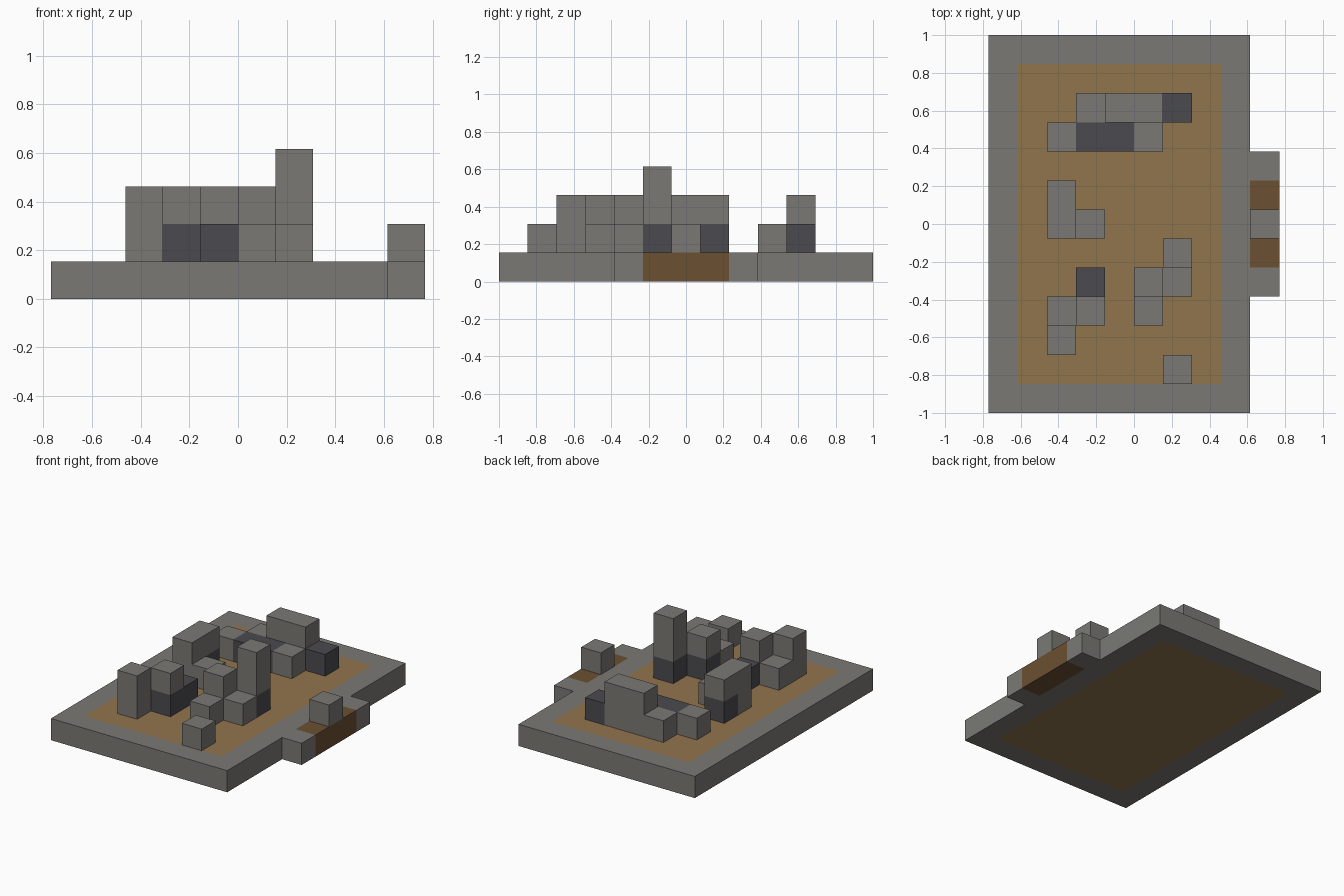
import bpy
import bmesh
from mathutils import Vector

if "Cube" in bpy.data.objects:
    bpy.data.objects.remove(bpy.data.objects["Cube"])

U = 2 / 13                            # edge of one block
ORIGIN = Vector((-5, -6.5, 0))        # grid corner, in blocks


def material(name, r, g, b):
    m = bpy.data.materials.new(name)
    m.use_nodes = True
    m.diffuse_color = (r, g, b, 1)
    m.node_tree.nodes["Principled BSDF"].inputs["Base Color"].default_value = (r, g, b, 1)
    return m


stone = material("grey stone", 0.195, 0.191, 0.177)
slate = material("dark slate", 0.07, 0.068, 0.078)
sand = material("sand", 0.283, 0.176, 0.074)
wood = material("brown wood", 0.146, 0.08, 0.032)


def box(x, y, z, w=1, d=1, h=1):
    """Set of grid cells filling a box."""
    return {(i, j, k) for i in range(x, x + w)
            for j in range(y, y + d) for k in range(z, z + h)}


parts = []


def part(name, mat, *boxes):
    parts.append((name, mat, set().union(*boxes)))


# Ground slab: sand floor inside a stone border
floor = box(1, 1, 0, 7, 11)
part("sand_floor", sand, floor)
part("stone_border", stone, box(0, 0, 0, 9, 13) - floor)

# Entrance step on the left side
part("step_ends", stone, box(9, 4, 0), box(9, 8, 0))
part("step_planks", wood, box(9, 5, 0, 1, 3))
part("step_post", stone, box(9, 6, 1))

# Ruined back wall
part("back_wall", stone, box(3, 10, 1), box(4, 10, 1, 2, 1, 2), box(2, 9, 1), box(5, 9, 1))
part("back_wall_slate", slate, box(6, 10, 1), box(3, 9, 1, 2))

# Ruin by the right edge
part("side_ruin", stone, box(2, 6, 1, 2), box(2, 6, 2, 1, 2))
part("side_ruin_slate", slate, box(2, 7, 1))

# Front right ruin
part("front_right_ruin", stone, box(2, 2, 1, 1, 1, 2), box(2, 3, 1), box(3, 3, 2))
part("front_right_slate", slate, box(3, 3, 1, 1, 2))

# Tower ruin and a loose block
part("tower_ruin", stone, box(6, 5, 2, 1, 1, 2), box(6, 4, 1), box(5, 4, 2), box(5, 3, 1))
part("tower_slate", slate, box(6, 5, 1), box(5, 4, 1))
part("loose_block", stone, box(6, 1, 1))

filled = set().union(*(cells for _, _, cells in parts))


def build(name, mat, cells):
    """Skin the cells with outward faces only where they are exposed."""
    bm = bmesh.new()
    for cell in sorted(cells):
        for axis in range(3):
            for side in (0, 1):
                near = list(cell)
                near[axis] += 2 * side - 1
                if tuple(near) in filled:
                    continue
                ring = []
                for a, b in ((0, 0), (1, 0), (1, 1), (0, 1)):
                    p = Vector(cell)
                    p[axis] += side
                    p[(axis + 1) % 3] += a
                    p[(axis + 2) % 3] += b
                    ring.append(bm.verts.new((p + ORIGIN) * U))
                bm.faces.new(ring if side else ring[::-1])
    bmesh.ops.remove_doubles(bm, verts=bm.verts, dist=0.001)
    bmesh.ops.dissolve_limit(bm, angle_limit=0.01, verts=bm.verts, edges=bm.edges)
    bmesh.ops.triangulate(bm, faces=[f for f in bm.faces if len(f.verts) > 4])
    mesh = bpy.data.meshes.new(name)
    bm.to_mesh(mesh)
    bm.free()
    mesh.materials.append(mat)
    bpy.context.collection.objects.link(bpy.data.objects.new(name, mesh))


for spec in parts:
    build(*spec)
